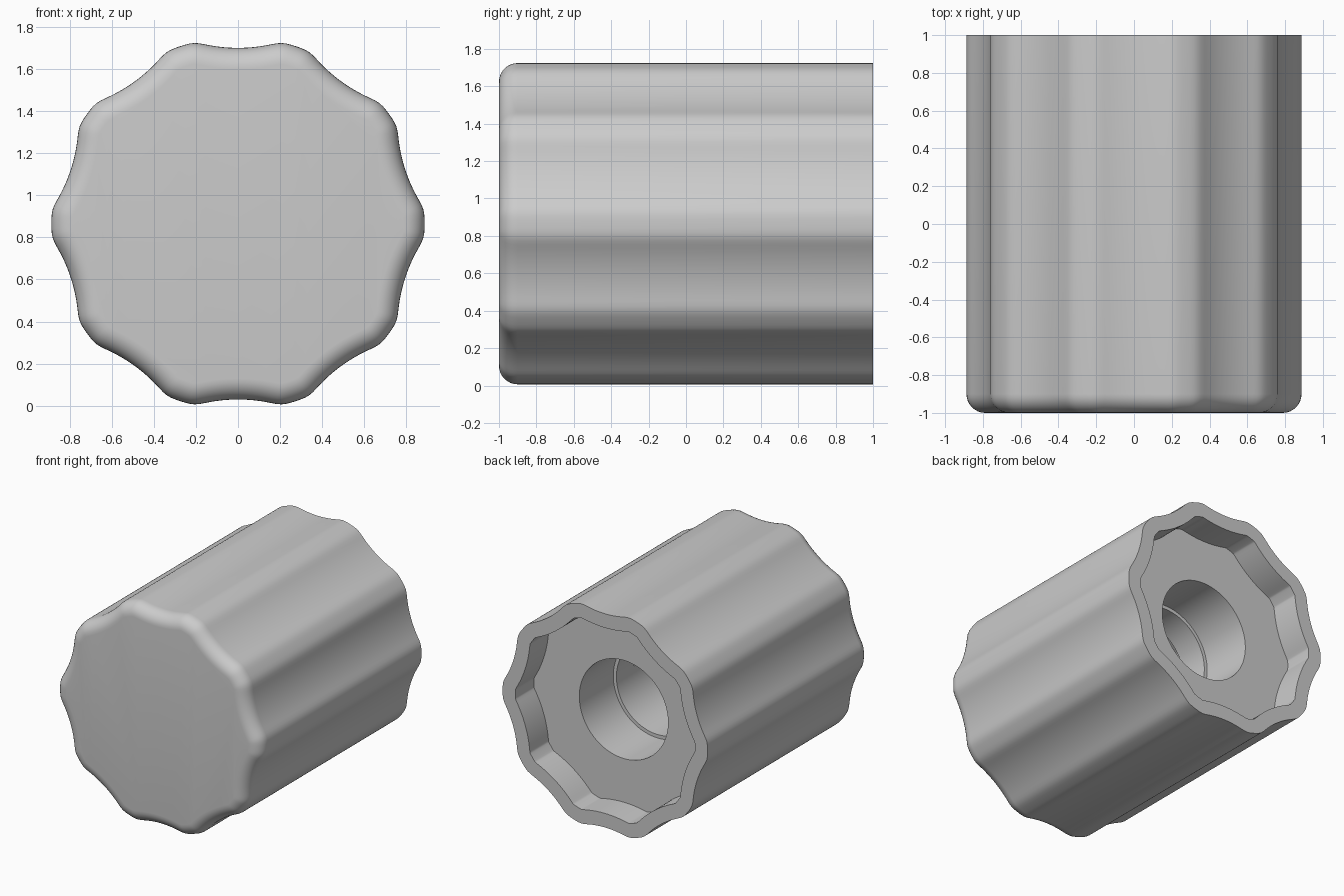
import bpy, bmesh, math

if "Cube" in bpy.data.objects:
    bpy.data.objects.remove(bpy.data.objects["Cube"], do_unlink=True)

N = 240          # points around each ring
CENTRE_Z = 0.865
LOBES = 10

grey = bpy.data.materials.new("plain grey")
grey.use_nodes = True
colour = (0.6, 0.6, 0.6, 1)
grey.diffuse_color = colour
grey.node_tree.nodes["Principled BSDF"].inputs["Base Color"].default_value = colour


def fluted(inset=0.0):
    """Round outline with scooped flutes, moved inwards by inset."""
    radii = []
    for i in range(N):
        a = math.radians((i * 360 / N) % (360 / LOBES) - 180 / LOBES)
        scoop = 1.585 * math.cos(a) - math.sqrt(0.75**2 - (1.585 * math.sin(a))**2)
        radii.append(min(0.887, scoop))
    for _ in range(2):   # soften the flute edges
        radii = [(radii[i - 1] + 2 * radii[i] + radii[(i + 1) % N]) / 4 for i in range(N)]
    pts = [(r * math.cos(math.tau * i / N), r * math.sin(math.tau * i / N))
           for i, r in enumerate(radii)]
    out = []
    for i, (x, z) in enumerate(pts):
        (x0, z0), (x1, z1) = pts[i - 1], pts[(i + 1) % N]
        dx, dz = x1 - x0, z1 - z0
        d = math.hypot(dx, dz)
        out.append((x - inset * dz / d, z + inset * dx / d))
    return out


def circle(radius):
    return [(radius * math.cos(math.tau * i / N), radius * math.sin(math.tau * i / N))
            for i in range(N)]


def finish(bm, name):
    bmesh.ops.recalc_face_normals(bm, faces=bm.faces[:])
    mesh = bpy.data.meshes.new(name)
    bm.to_mesh(mesh)
    bm.free()
    mesh.materials.append(grey)
    obj = bpy.data.objects.new(name, mesh)
    bpy.context.collection.objects.link(obj)
    bpy.ops.object.select_all(action="DESELECT")
    obj.select_set(True)
    bpy.context.view_layer.objects.active = obj
    bpy.ops.object.shade_smooth_by_angle(angle=math.radians(32))
    return obj


def add_ring(bm, outline, y):
    return [bm.verts.new((x, y, CENTRE_Z + z)) for x, z in outline]


def bridge(bm, a, b):
    for i in range(len(a)):
        j = (i + 1) % len(a)
        bm.faces.new((a[i], a[j], b[j], b[i]))


# Knob body: rounded front, fluted side, rear recess, stepped bore, inner hollow
ROUND = 0.1
sections = []
for k in range(9):
    t = math.radians(90 * k / 8)
    sections.append((fluted(ROUND * (1 - math.sin(t))), -1 + ROUND * (1 - math.cos(t))))
WALL = fluted(0.11)
sections += [
    (fluted(), 1.0),          # rear rim
    (WALL, 1.0),
    (WALL, 0.77),             # recess floor
    (circle(0.384), 0.77),    # bore
    (circle(0.384), 0.35),
    (circle(0.357), 0.35),    # narrow ledge
    (circle(0.357), 0.13),
    (circle(0.43), 0.13),     # outside of the bore tube
    (circle(0.43), 0.70),
    (WALL, 0.70),             # hollow shell
    (WALL, -0.89),
]
bm = bmesh.new()
rings = [add_ring(bm, outline, y) for outline, y in sections]
for a, b in zip(rings, rings[1:]):
    bridge(bm, a, b)
bm.faces.new(rings[0])
bm.faces.new(rings[-1])
finish(bm, "knob_body")

# Lower half of the shaft tube, carried on to the front wall
half = slice(N // 2, N + 1)
bm = bmesh.new()
ends = []
for y in (0.13, -0.89):
    outer = (circle(0.43) * 2)[half]
    inner = (circle(0.357) * 2)[half]
    ends.append(add_ring(bm, outer + inner[::-1], y))
bridge(bm, *ends)
for ring in ends:
    bm.faces.new(ring)
finish(bm, "half_shaft_tube")
